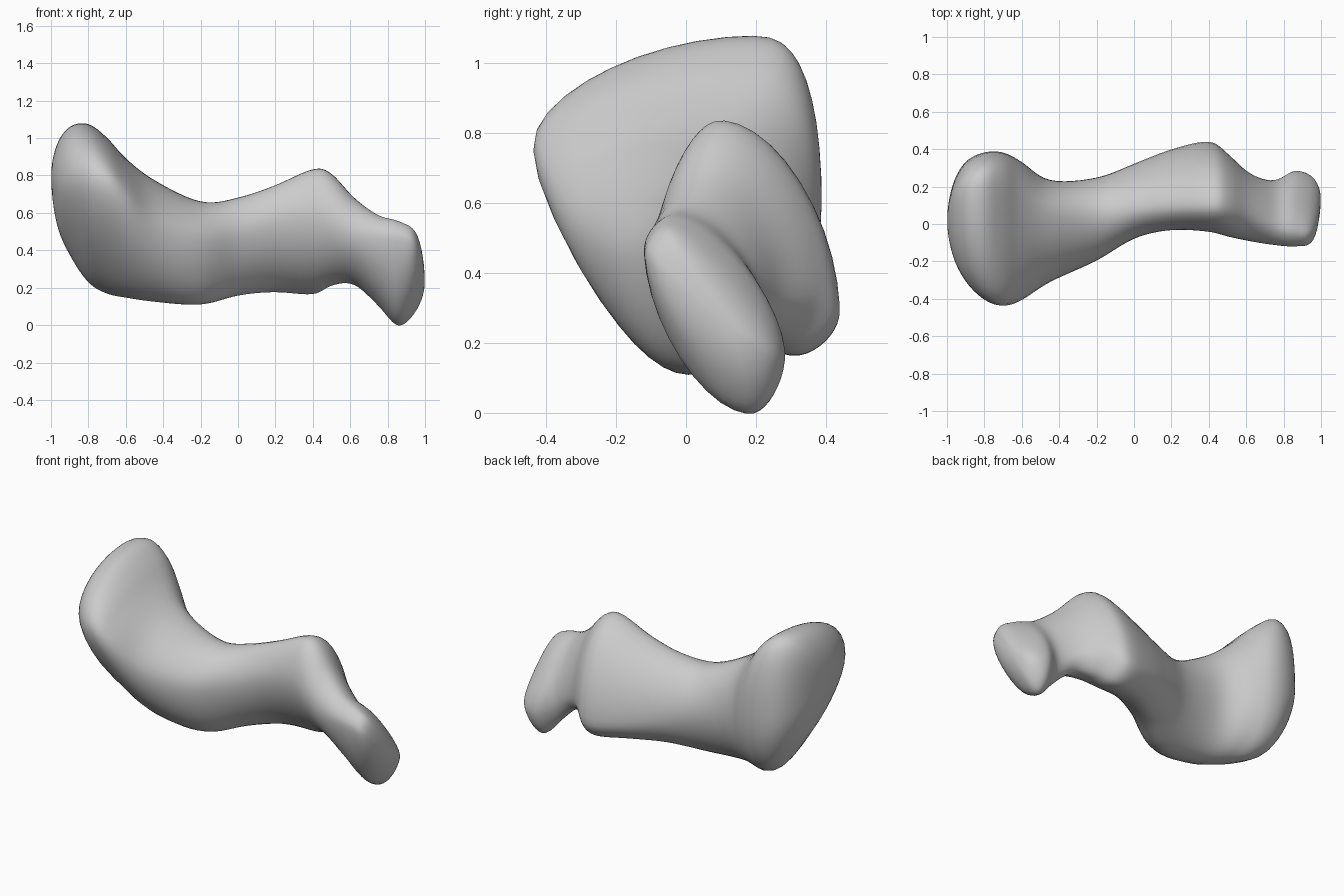
import bpy, bmesh

if "Cube" in bpy.data.objects:
    bpy.data.objects.remove(bpy.data.objects["Cube"])

# Cross-sections along the bone: x, then the (y, z) of the leftmost, top,
# rightmost and bottom points of each section
STATIONS = [
    (-0.97, -.17, .77, .12, .965, .21, .68, .08, .54),
    (-0.90, -.315, .785, .18, 1.065, .335, .62, .16, .37),
    (-0.80, -.415, .785, .22, 1.08, .385, .60, .17, .22),
    (-0.70, -.447, .765, .20, 1.005, .385, .58, .14, .16),
    (-0.60, -.415, .68, .12, .895, .335, .53, .07, .14),
    (-0.45, -.315, .52, .06, .78, .235, .46, .02, .12),
    (-0.20, -.20, .45, .05, .662, .25, .40, .01, .104),
    (0.00, -.08, .48, .08, .685, .325, .35, .13, .155),
    (0.20, -.035, .55, .10, .752, .402, .31, .26, .173),
    (0.40, -.045, .58, .10, .84, .445, .29, .31, .16),
    (0.50, -.07, .55, .10, .815, .38, .36, .25, .208),
    (0.62, -.095, .49, .06, .685, .272, .33, .19, .215),
    (0.75, -.115, .47, .00, .59, .234, .24, .17, .10),
    (0.86, -.122, .46, -.03, .558, .288, .18, .18, -.012),
    (0.96, -.09, .42, -.03, .485, .25, .18, .17, .085),
]
HEAD_POLE = (-1.0,) + (.02, .80) * 4
TIP_POLE = (1.0,) + (.14, .23) * 4
# Fullness of the four section corners for head, shaft and tip
ROUND = {-0.65: (.52, .68, .55, .33), -0.35: (.48, .52, .50, .48),
         0.50: (.46, .46, .46, .46), 0.70: (.48, .48, .50, .46),
         0.86: (.50, .34, .50, .42), 0.97: (.45, .20, .45, .32)}
STEPS, ARC = 6, 10  # loops per station gap, points per quarter section


def fullness(x):
    """Blend the corner fullness along the bone."""
    xs = sorted(ROUND)
    x = min(max(x, xs[0]), xs[-1])
    for a, b in zip(xs, xs[1:]):
        if x <= b:
            t = (x - a) / (b - a)
            return [p + (q - p) * t for p, q in zip(ROUND[a], ROUND[b])]


def reflect(pole, near):
    """Phantom station beyond a pole, so the cap closes round."""
    return (near[0],) + tuple(2 * p - n for p, n in zip(pole[1:], near[1:]))


def spline(a, b, c, d, t):
    return [0.5 * (2 * q + (r - p) * t + (2 * p - 5 * q + 4 * r - s) * t * t
                   + (3 * q - p - 3 * r + s) * t ** 3)
            for p, q, r, s in zip(a, b, c, d)]


def section(row):
    """Closed outline through the four extreme points of a section."""
    x = row[0]
    pts = [(row[i], row[i + 1]) for i in (1, 3, 5, 7)]
    full = fullness(x)
    out = []
    for k in range(4):
        p, q = pts[k], pts[(k + 1) % 4]
        corner = (p[0], q[1]) if k % 2 == 0 else (q[0], p[1])
        h1 = [a + (c - a) * full[k] for a, c in zip(p, corner)]
        h2 = [a + (c - a) * full[k] for a, c in zip(q, corner)]
        for j in range(ARC):
            t = j / ARC
            u = 1 - t
            y, z = (u**3 * a + 3 * u * u * t * b + 3 * u * t * t * c + t**3 * d
                    for a, b, c, d in zip(p, h1, h2, q))
            out.append((x, y, z))
    return out


# Interpolate the stations into dense loops
keys = ([reflect(HEAD_POLE, STATIONS[0]), HEAD_POLE] + STATIONS
        + [TIP_POLE, reflect(TIP_POLE, STATIONS[-1])])
rows = [spline(*keys[i:i + 4], s / STEPS)
        for i in range(len(keys) - 3) for s in range(STEPS)][1:]

# Loft the loops and close both ends with fans
bm = bmesh.new()
loops = [[bm.verts.new(p) for p in section(r)] for r in rows]
n = 4 * ARC
for a, b in zip(loops, loops[1:]):
    for i in range(n):
        j = (i + 1) % n
        bm.faces.new((a[i], a[j], b[j], b[i]))
for loop, pole in ((loops[0], HEAD_POLE), (loops[-1], TIP_POLE)):
    v = bm.verts.new(pole[:3])
    for i in range(n):
        bm.faces.new((loop[i], loop[(i + 1) % n], v))

# Relax slightly for an organic surface
for _ in range(4):
    bmesh.ops.smooth_vert(bm, verts=bm.verts, factor=0.5,
                          use_axis_x=True, use_axis_y=True, use_axis_z=True)
bmesh.ops.recalc_face_normals(bm, faces=bm.faces)
for f in bm.faces:
    f.smooth = True
mesh = bpy.data.meshes.new("bone")
bm.to_mesh(mesh)
bm.free()
bpy.context.collection.objects.link(bpy.data.objects.new("bone", mesh))
